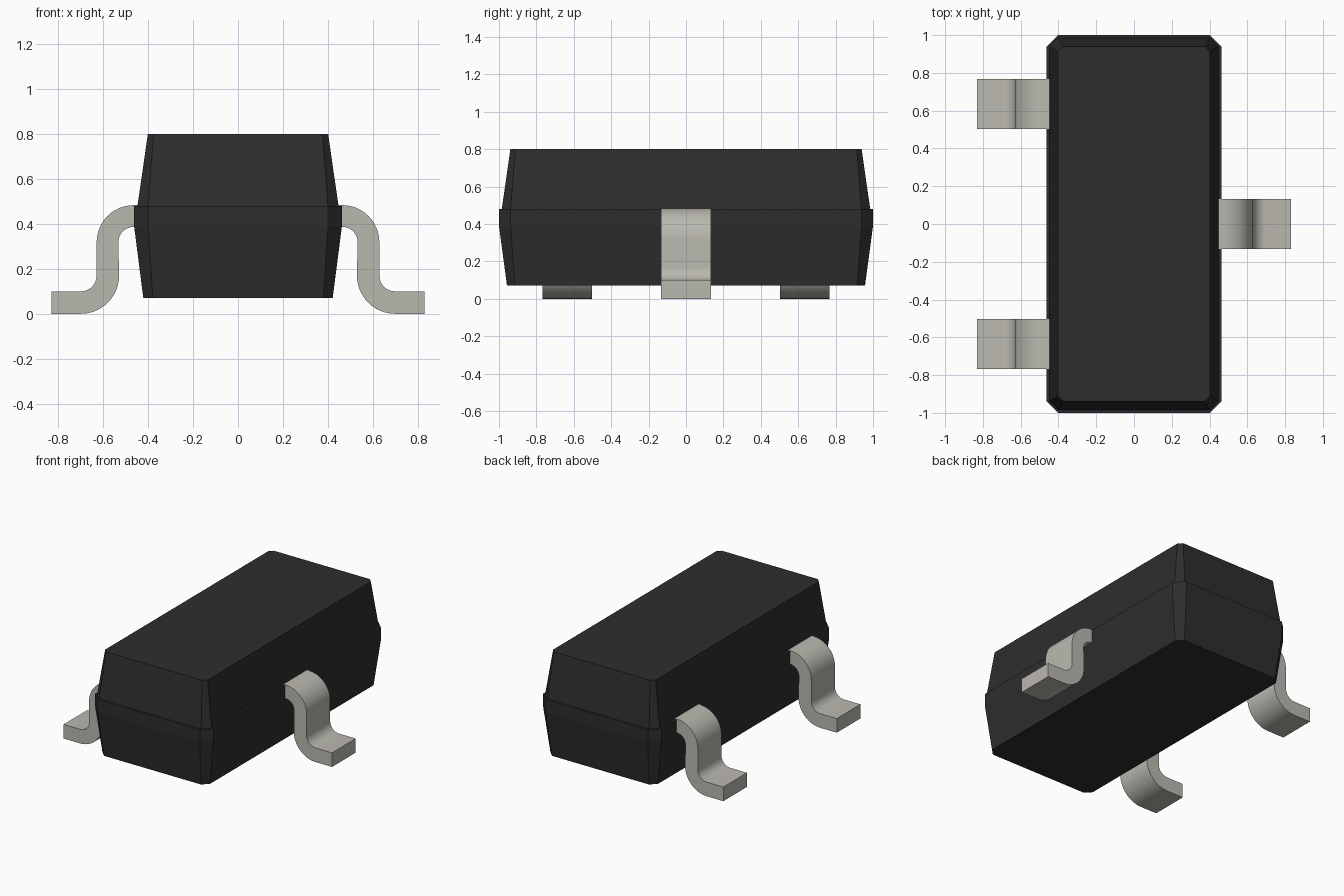
import bpy, bmesh, math

cube = bpy.data.objects.get("Cube")
if cube:
    bpy.data.objects.remove(cube, do_unlink=True)


def make_material(name, rgb, roughness):
    mat = bpy.data.materials.new(name)
    mat.use_nodes = True
    mat.diffuse_color = (*rgb, 1)
    bsdf = mat.node_tree.nodes["Principled BSDF"]
    bsdf.inputs["Base Color"].default_value = (*rgb, 1)
    bsdf.inputs["Roughness"].default_value = roughness
    return mat


def loft(name, rings, mat):
    """Skin equal-length rings of points and cap both ends."""
    bm = bmesh.new()
    loops = [[bm.verts.new(p) for p in ring] for ring in rings]
    n = len(loops[0])
    for a, b in zip(loops, loops[1:]):
        for i in range(n):
            j = (i + 1) % n
            bm.faces.new((a[i], a[j], b[j], b[i]))
    bm.faces.new(loops[0])
    bm.faces.new(loops[-1])
    bmesh.ops.recalc_face_normals(bm, faces=bm.faces)
    mesh = bpy.data.meshes.new(name)
    bm.to_mesh(mesh)
    bm.free()
    mesh.materials.append(mat)
    obj = bpy.data.objects.new(name, mesh)
    bpy.context.collection.objects.link(obj)
    return obj


def chamfered_ring(hx, hy, c, z):
    """Rectangle with cut corners at height z."""
    return [(hx, c - hy, z), (hx, hy - c, z), (hx - c, hy, z), (c - hx, hy, z),
            (-hx, hy - c, z), (-hx, c - hy, z), (c - hx, -hy, z), (hx - c, -hy, z)]


def arc(cx, cz, r, start, end, steps=12):
    angles = [math.radians(start + (end - start) * i / steps) for i in range(steps + 1)]
    return [(cx + r * math.cos(a), cz + r * math.sin(a)) for a in angles]


black = make_material("black plastic", (0.027, 0.027, 0.027), 0.6)
metal = make_material("tinned metal", (0.49, 0.48, 0.43), 0.5)

# Moulded body: tapered lower half, straight band, small ledge, tapered upper half
loft("body", [
    chamfered_ring(0.422, 0.957, 0.042, 0.07),
    chamfered_ring(0.463, 1.0, 0.062, 0.39),
    chamfered_ring(0.463, 1.0, 0.062, 0.48),
    chamfered_ring(0.448, 0.985, 0.047, 0.48),
    chamfered_ring(0.402, 0.939, 0.026, 0.80),
], black)

# Gull-wing lead side profile: top edge going out, then bottom edge coming back
profile = ([(0.42, 0.484)] + arc(0.465, 0.319, 0.165, 90, 0)
           + arc(0.70, 0.17, 0.07, 180, 270) + [(0.83, 0.10), (0.83, 0.0)]
           + arc(0.70, 0.17, 0.17, 270, 180)
           + arc(0.465, 0.319, 0.068, 0, 90) + [(0.42, 0.387)])


def make_lead(name, side, y):
    rings = [[(side * x, y + dy, z) for x, z in profile] for dy in (-0.1325, 0.1325)]
    lead = loft(name, rings, metal)
    bpy.ops.object.select_all(action="DESELECT")
    lead.select_set(True)
    bpy.context.view_layer.objects.active = lead
    bpy.ops.object.shade_smooth_by_angle(angle=math.radians(30))


# One lead on the left, two on the right
make_lead("left_lead", 1, 0.0)
make_lead("right_front_lead", -1, -0.635)
make_lead("right_back_lead", -1, 0.635)
